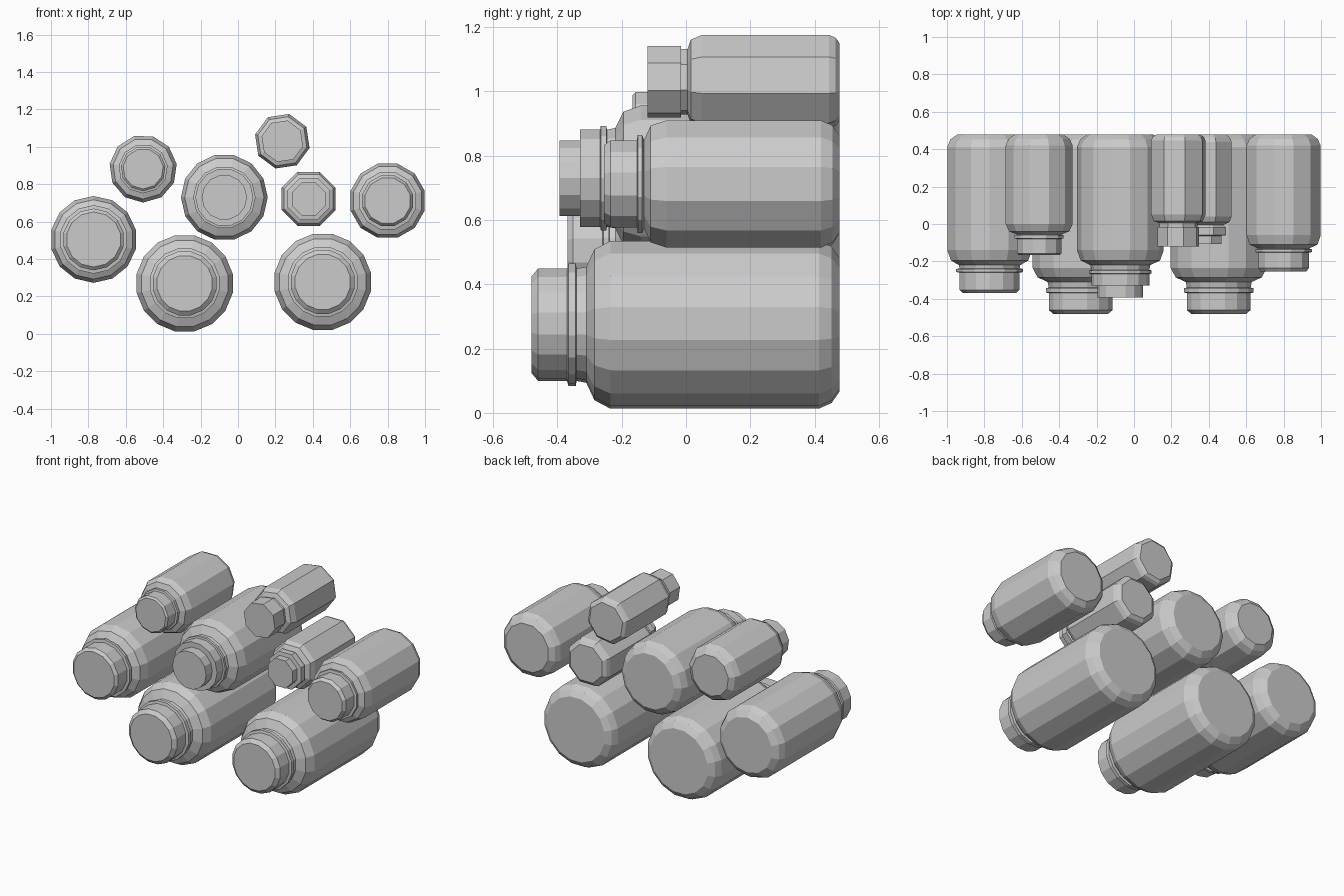
import bpy, bmesh, math

BACK = 0.478  # all bottle bases share this plane


def lathe(name, x, z, sides, turn, profile):
    """Closed low-poly lathe along y; profile is (y, radius) from base to cap."""
    bm = bmesh.new()
    rings = []
    for y, r in profile:
        ring = []
        for i in range(sides):
            a = math.radians(turn) + 2 * math.pi * i / sides
            ring.append(bm.verts.new((x + r * math.cos(a), y, z + r * math.sin(a))))
        rings.append(ring)
    for a, b in zip(rings, rings[1:]):
        for i in range(sides):
            j = (i + 1) % sides
            bm.faces.new((a[i], a[j], b[j], b[i]))
    bm.faces.new(rings[0])
    bm.faces.new(rings[-1])
    bmesh.ops.recalc_face_normals(bm, faces=bm.faces)
    mesh = bpy.data.meshes.new(name)
    bm.to_mesh(mesh)
    bm.free()
    bpy.context.collection.objects.link(bpy.data.objects.new(name, mesh))


def base(r, s=1.0):
    """Rounded base edge up to the full body radius."""
    return [(BACK, r - 0.055 * s), (BACK - 0.025 * s, r - 0.018 * s), (BACK - 0.065 * s, r)]


# neck and cap profiles, from the shoulder forward
large = [(-0.235, 0.262), (-0.285, 0.235), (-0.31, 0.18), (-0.34, 0.174), (-0.343, 0.19),
         (-0.366, 0.19), (-0.37, 0.174), (-0.46, 0.174), (-0.48, 0.15)]
medium = [(-0.14, 0.232), (-0.195, 0.212), (-0.22, 0.168), (-0.238, 0.165), (-0.24, 0.183),
          (-0.257, 0.183), (-0.26, 0.165), (-0.352, 0.165), (-0.368, 0.147)]
stepped = [(-0.14, 0.232), (-0.195, 0.212), (-0.22, 0.16), (-0.246, 0.155), (-0.248, 0.167),
           (-0.265, 0.167), (-0.267, 0.155), (-0.33, 0.155), (-0.33, 0.121), (-0.393, 0.121)]
slim = [(0.0, 0.181), (-0.04, 0.162), (-0.055, 0.12), (-0.06, 0.132),
        (-0.077, 0.132), (-0.08, 0.12), (-0.157, 0.12), (-0.167, 0.108)]
wide_cap = [(-0.06, 0.205), (-0.11, 0.188), (-0.13, 0.142), (-0.137, 0.158),
            (-0.15, 0.158), (-0.153, 0.14), (-0.235, 0.14), (-0.255, 0.125)]
small = [(0.04, 0.156), (0.01, 0.142), (-0.005, 0.108), (-0.02, 0.122),
         (-0.06, 0.122), (-0.063, 0.096), (-0.108, 0.096)]
plain = [(0.05, 0.15), (0.015, 0.135), (0.005, 0.105), (-0.015, 0.105),
         (-0.016, 0.114), (-0.12, 0.114)]

# name, x, z, sides, turn, body radius, base bevel scale, front profile
bottles = [
    ("bottle_bottom_left", -0.285, 0.27, 16, 11.25, 0.262, 1.0, large),
    ("bottle_bottom_right", 0.453, 0.278, 16, 11.25, 0.262, 1.0, large),
    ("bottle_far_left", -0.772, 0.505, 14, 12.9, 0.232, 1.0, medium),
    ("bottle_middle", -0.073, 0.73, 14, 0, 0.232, 1.0, stepped),
    ("bottle_top_left", -0.507, 0.883, 11, 8, 0.181, 0.9, slim),
    ("bottle_far_right", 0.80, 0.712, 12, 15, 0.205, 0.9, wide_cap),
    ("bottle_small", 0.378, 0.722, 8, 22.5, 0.156, 0.6, small),
    ("bottle_top_right", 0.237, 1.03, 8, -14, 0.15, 0.5, plain),
]
for name, x, z, sides, turn, r, s, front in bottles:
    lathe(name, x, z, sides, turn, base(r, s) + front)
